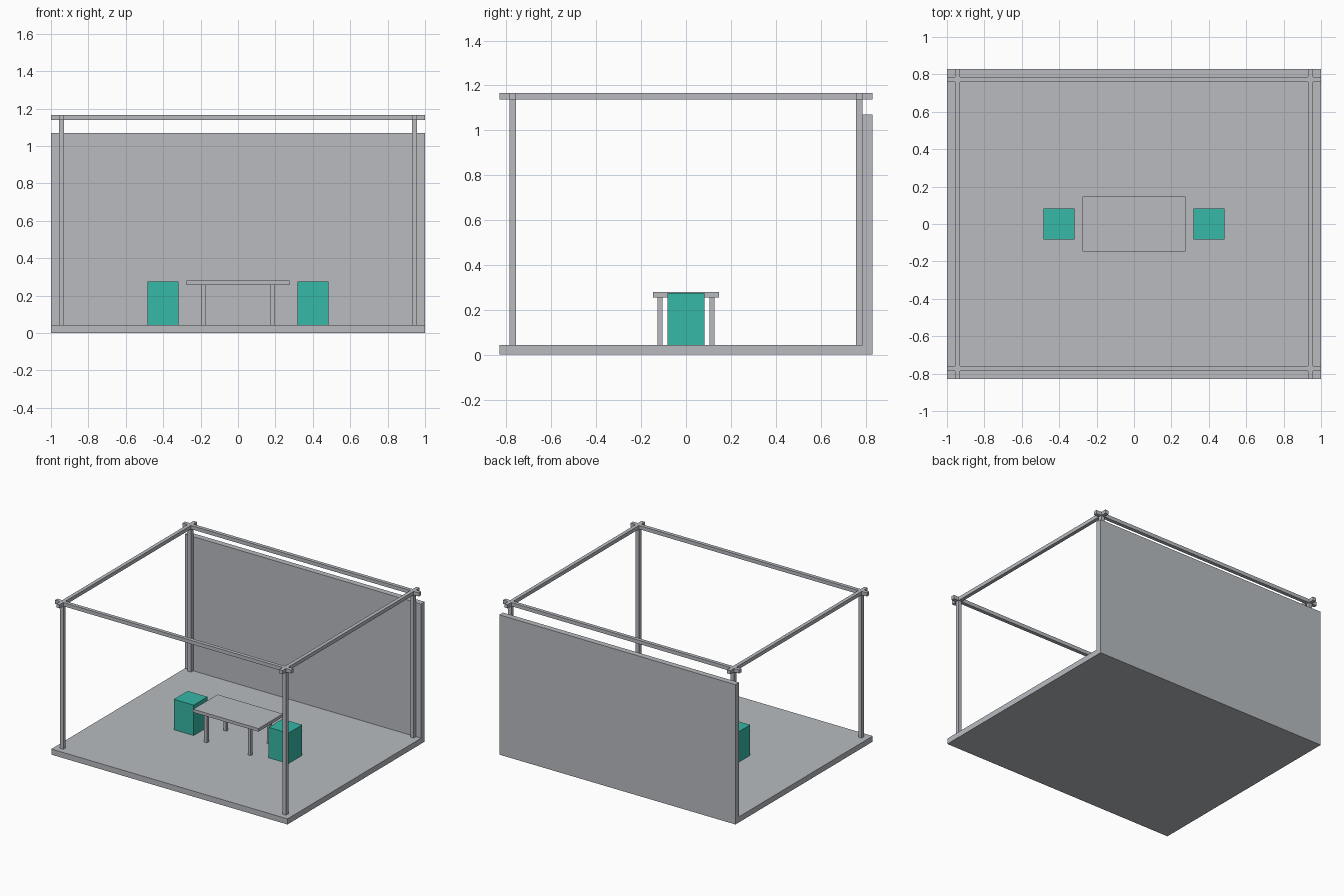
import bpy
import bmesh

cube = bpy.data.objects.get("Cube")
if cube:
    bpy.data.objects.remove(cube, do_unlink=True)


def material(name, rgb):
    mat = bpy.data.materials.new(name)
    mat.use_nodes = True
    color = (*rgb, 1)
    mat.diffuse_color = color
    mat.node_tree.nodes["Principled BSDF"].inputs["Base Color"].default_value = color
    return mat


grey = material("light grey", (0.48, 0.50, 0.53))
teal = material("teal", (0.037, 0.48, 0.39))


def add_object(name, bm, mat):
    bmesh.ops.recalc_face_normals(bm, faces=bm.faces)
    mesh = bpy.data.meshes.new(name)
    bm.to_mesh(mesh)
    bm.free()
    mesh.materials.append(mat)
    obj = bpy.data.objects.new(name, mesh)
    bpy.context.collection.objects.link(obj)
    return obj


def box(name, center, size, z0, z1, mat):
    """Box with a plan centre, a plan size and a height range."""
    bm = bmesh.new()
    bmesh.ops.create_cube(bm, size=1)
    bmesh.ops.scale(bm, vec=(*size, z1 - z0), verts=bm.verts)
    bmesh.ops.translate(bm, vec=(*center, (z0 + z1) / 2), verts=bm.verts)
    return add_object(name, bm, mat)


half_x, half_y = 1.0, 0.83
floor_top, wall_top, wall_front = 0.043, 1.07, 0.786
frame_top, bar = 1.166, 0.028
post_x, post_y = 0.943, 0.772
corners = [("front", "right", -1, -1), ("front", "left", 1, -1),
           ("back", "right", -1, 1), ("back", "left", 1, 1)]

# Floor and back wall: one L-shaped profile extruded across the width
bm = bmesh.new()
profile = [(-half_y, 0), (half_y, 0), (half_y, wall_top), (wall_front, wall_top),
           (wall_front, floor_top), (-half_y, floor_top)]
side = bm.faces.new([bm.verts.new((-half_x, y, z)) for y, z in profile])
ext = bmesh.ops.extrude_face_region(bm, geom=[side])
moved = [g for g in ext["geom"] if isinstance(g, bmesh.types.BMVert)]
bmesh.ops.translate(bm, vec=(2 * half_x, 0, 0), verts=moved)
add_object("floor_and_back_wall", bm, grey)

# Corner posts
for depth, hand, sx, sy in corners:
    box(f"{depth}_{hand}_post", (sx * post_x, sy * post_y), (bar, bar),
        floor_top, frame_top, grey)

# Top beams, crossing at the corners
for name, s in (("right", -1), ("left", 1)):
    box(f"{name}_beam", (s * post_x, 0), (bar, 2 * half_y),
        frame_top - bar, frame_top, grey)
for name, s in (("front", -1), ("back", 1)):
    box(f"{name}_beam", (0, s * post_y), (2 * half_x, bar),
        frame_top - bar, frame_top, grey)

# Table
table_under = 0.256
box("table_top", (0, 0), (0.553, 0.295), table_under, 0.28, grey)
for depth, hand, sx, sy in corners:
    box(f"{depth}_{hand}_table_leg", (sx * 0.185, sy * 0.116), (0.024, 0.024),
        floor_top, table_under, grey)

# Block stools
for name, s in (("right", -1), ("left", 1)):
    box(f"{name}_stool", (s * 0.401, 0), (0.168, 0.167), floor_top, 0.276, teal)
